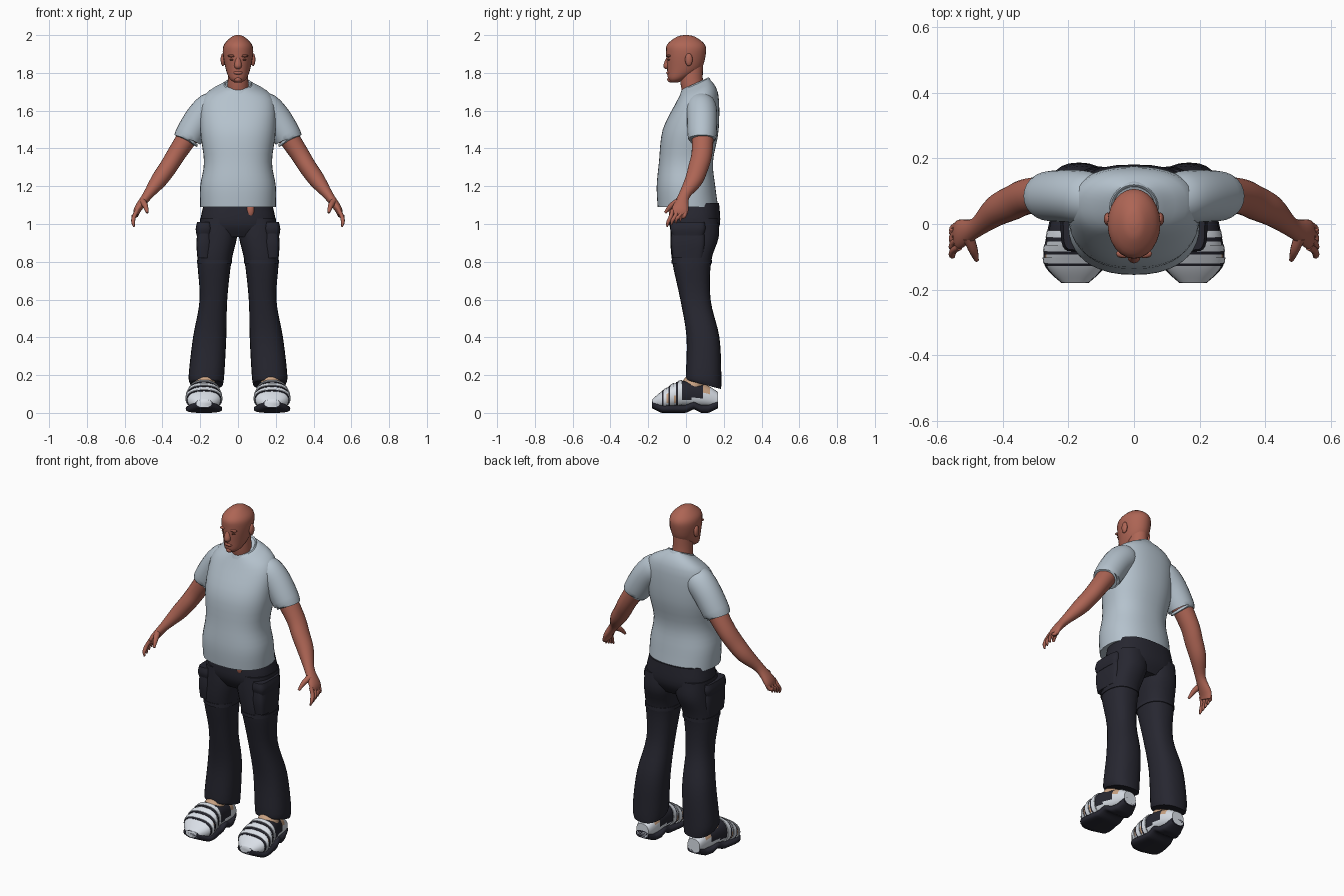
import bpy, bmesh
from math import cos, sin, pi, radians, copysign
from mathutils import Vector

if "Cube" in bpy.data.objects:
    bpy.data.objects.remove(bpy.data.objects["Cube"])


def material(name, red, green, blue):
    mat = bpy.data.materials.new(name)
    mat.use_nodes = True
    mat.diffuse_color = (red, green, blue, 1)
    shader = mat.node_tree.nodes["Principled BSDF"]
    shader.inputs["Base Color"].default_value = mat.diffuse_color
    shader.inputs["Roughness"].default_value = .8
    return mat


SKIN = material("skin", .42, .13, .09)
DARK_SKIN = material("dark skin", .16, .05, .03)
SHIRT = material("pale grey cloth", .46, .54, .61)
CLOTH = material("dark navy cloth", .02, .02, .03)
WHITE = material("shoe white", .7, .74, .8)
TAN = material("shoe tan", .6, .37, .23)
SOLE = material("sole black", .02, .02, .03)

UP = Vector((0, 0, 1))
FORWARD = Vector((0, -1, 0))
SIDEWAYS = Vector((1, 0, 0))


def finish(name, bm, mats):
    bmesh.ops.recalc_face_normals(bm, faces=bm.faces)
    mesh = bpy.data.meshes.new(name)
    bm.to_mesh(mesh)
    bm.free()
    for mat in mats:
        mesh.materials.append(mat)
    obj = bpy.data.objects.new(name, mesh)
    bpy.context.collection.objects.link(obj)
    bpy.ops.object.select_all(action='DESELECT')
    obj.select_set(True)
    bpy.context.view_layer.objects.active = obj
    bpy.ops.object.shade_smooth_by_angle(angle=radians(50))


def spline(rings, steps):
    """Smoothly fill in rings between the given ones."""
    rows = []
    last = len(rings) - 1
    for i in range(last):
        around = rings[max(i - 1, 0)], rings[i], rings[i + 1], rings[min(i + 2, last)]
        for k in range(steps):
            t = k / steps
            row = []
            for before, start, end, after in zip(*around):
                leave, arrive = (end - before) / 2, (after - start) / 2
                gap = end - start
                bend = 3 * gap - 2 * leave - arrive
                row.append(start + t * (leave + t * (bend + t * (leave + arrive - 2 * gap))))
            rows.append(row)
    return rows + [rings[-1]]


def loft(name, rings, mats, side=1, axis=None, ref=FORWARD, power=2, steps=4, sides=24, rule=None):
    """Skin over rings of x, y, z, radius across, radius along ref, and slope."""
    rows = spline(rings, steps)
    bm = bmesh.new()
    loops = []
    for i, (x, y, z, across, along, *slope) in enumerate(rows):
        ahead, behind = rows[min(i + 1, len(rows) - 1)], rows[max(i - 1, 0)]
        tangent = axis or (Vector(ahead[:3]) - Vector(behind[:3])).normalized()
        v = (ref - ref.dot(tangent) * tangent).normalized()
        u = v.cross(tangent)
        loop = []
        for k in range(sides):
            angle = 2 * pi * k / sides
            c, s = [copysign(abs(w) ** (2 / power), w) for w in (cos(angle), sin(angle))]
            p = Vector((x, y, z)) + u * c * across + v * s * along
            p.z += sum(slope) * (p.y - y)
            loop.append(bm.verts.new((p.x * side, p.y, p.z)))
        loops.append(loop)
    for lower, upper in zip(loops, loops[1:]):
        for k in range(sides):
            bm.faces.new((lower[k - 1], lower[k], upper[k], upper[k - 1]))
    bm.faces.new(loops[0])
    bm.faces.new(loops[-1])
    if rule:
        for face in bm.faces:
            face.material_index = rule(face.calc_center_median())
    finish(name, bm, mats)


def column(name, levels, mat, **options):
    """Central upright form from levels of z, y, half width, half depth and slope."""
    rings = [(0, y, z, *rest) for z, y, *rest in levels]
    loft(name, rings, [mat], axis=UP, **options)


def ball(name, place, size, mat):
    bm = bmesh.new()
    bmesh.ops.create_uvsphere(bm, u_segments=16, v_segments=10, radius=1)
    bmesh.ops.scale(bm, vec=size, verts=bm.verts)
    bmesh.ops.translate(bm, vec=place, verts=bm.verts)
    finish(name, bm, [mat])


# Head, neck and face
column("head", [(1.75, -.06, .02, .02), (1.77, -.045, .045, .05), (1.82, -.01, .065, .09),
                (1.9, 0, .08, .105), (1.95, 0, .074, .1), (1.99, 0, .035, .05), (2, 0, .01, .01)], SKIN)
column("neck", [(1.66, .05, .06, .06), (1.75, .03, .055, .06), (1.84, .03, .05, .06)], SKIN)
column("nose", [(1.89, -.09, .01, .01), (1.84, -.1, .02, .02), (1.82, -.1, .01, .01)], SKIN, sides=12)
ball("lips", (0, -.09, 1.8), (.025, .015, .01), SKIN)
ball("mouth_line", (0, -.09, 1.8), (.02, .016, .002), DARK_SKIN)
ball("chin", (0, -.08, 1.765), (.02, .02, .016), SKIN)
for side, label in ((1, "left_"), (-1, "right_")):
    ball(label + "eye", (side * .03, -.09, 1.87), (.015, .008, .005), DARK_SKIN)
    ball(label + "brow", (side * .03, -.09, 1.89), (.025, .013, .008), SKIN)
    ball(label + "eyebrow", (side * .033, -.095, 1.89), (.02, .009, .003), DARK_SKIN)
    ball(label + "ear", (side * .08, .015, 1.87), (.012, .02, .034), SKIN)

# Shirt body and collar
column("shirt_body", [(1.09, .01, .2, .16, 0), (1.2, 0, .2, .155, 0), (1.33, 0, .18, .143, 0),
                      (1.5, .025, .2, .148, 0), (1.67, .06, .185, .11, .2), (1.74, .05, .07, .07, .45)],
       SHIRT, power=2.3, sides=40)
column("collar", [(1.725, .05, .08, .08, .45), (1.745, .05, .07, .07, .45), (1.735, .05, .06, .06, .45)],
       SHIRT, sides=32)

# Hips and the bare patch under the shirt hem
column("trouser_hips", [(1.11, .045, .18, .13), (1, .045, .2, .135), (.93, .045, .16, .1)],
       CLOTH, power=2.5, sides=32)
ball("bare_patch", (.065, -.076, 1.075), (.022, .016, .04), SKIN)

# Shoe cross-sections from heel to toe, reused for the sole and straps
SHOE = spline([(.17, .17, .07, .04, .04), (.17, .1, .09, .06, .06), (.18, -.02, .1, .08, .07),
               (.18, -.12, .07, .09, .05), (.18, -.18, .05, .04, .02)], 10)


def sole_ring(x, y, z, across, along):
    arch = max(0, .02 - abs(y - .04) / 2)
    toe = max(0, -.13 - y) / 2
    heel = max(0, y - .12) / 2
    return x, y, .022 + arch + toe + heel, across * 1.05, .022


def grown(rings, factor):
    return [(x, y, z, across * factor, along * factor) for x, y, z, across, along in rings]


def shoe_colour(centre):
    if -.02 < centre.y < .09 and centre.z > .075:
        return 1
    toe_patch = -.11 < centre.y < -.04 and .05 < centre.z < .1
    heel_patch = .09 < centre.y < .13 and centre.z > .1
    return 2 if toe_patch or heel_patch else 0


for side, label in ((1, "left_"), (-1, "right_")):
    # Sleeve and arm down to the palm
    loft(label + "sleeve", [(.09, .08, 1.655, .05, .06), (.14, .08, 1.62, .08, .08), (.2, .085, 1.56, .08, .08),
                            (.265, .085, 1.457, .075, .075), (.26, .085, 1.46, .06, .06)], [SHIRT], side)
    loft(label + "arm", [(.22, .09, 1.53, .06, .06), (.32, .085, 1.38, .05, .055), (.37, .065, 1.3, .047, .053),
                         (.42, .04, 1.23, .043, .047), (.48, -.01, 1.15, .026, .03),
                         (.53, -.03, 1.08, .02, .044), (.54, -.04, 1.045, .012, .04)], [SKIN], side)

    # Fingers fan out across the palm, the thumb points forward
    for i, finger in enumerate(("index", "middle", "ring", "little")):
        y = -.07 + i * .023
        tip = .985 + i * .01
        loft(label + finger + "_finger",
             [(.533, y, 1.075, .011, .011), (.55, y - .01, 1.04, .011, .011),
              (.555, y - .025, tip + .025, .01, .01), (.55, y - .03, tip, .004, .004)],
             [SKIN], side, sides=10)
    loft(label + "thumb", [(.505, -.04, 1.12, .018, .018), (.49, -.08, 1.095, .014, .014),
                           (.48, -.11, 1.06, .007, .007)], [SKIN], side, ref=SIDEWAYS, sides=10)

    # Trouser leg with a sloping hem
    loft(label + "trouser_leg", [(.1, .045, 1.03, .1, .125, 0), (.105, .045, .93, .1, .128, 0),
                                 (.125, .03, .8, .09, .103, 0), (.13, .05, .6, .073, .08, 0),
                                 (.15, .09, .4, .088, .087, 0), (.167, .093, .2, .094, .094, 0),
                                 (.166, .094, .15, .086, .092, -.26)],
         [CLOTH], side, axis=UP, power=2.4)

    # Seam ridge, cargo pocket and its flap
    loft(label + "leg_seam", [(.125, .03, z, .093, .107) for z in (.79, .81)],
         [CLOTH], side, axis=UP, power=2.4, steps=1)
    for part, bottom, top, swell in (("cargo_pocket", .82, .98, 0), ("pocket_flap", .94, 1.01, .004)):
        loft(label + part, [(.18, .01, bottom, .035 + swell, .08 + swell),
                            (.18, .01, (bottom + top) / 2, .04 + swell, .09 + swell),
                            (.18, .01, top, .032 + swell, .085 + swell)],
             [CLOTH], side, axis=UP, power=4)

    # Shoe
    lengthwise = dict(side=side, axis=FORWARD, ref=UP, steps=1)
    loft(label + "shoe_upper", SHOE, [WHITE, SOLE, TAN], power=2.4, sides=32, rule=shoe_colour, **lengthwise)
    loft(label + "shoe_sole", [sole_ring(*ring) for ring in SHOE], [SOLE], power=3, **lengthwise)
    loft(label + "shoe_tongue", [(.18, .02, .13, .058, .07), (.17, .07, .21, .05, .055)],
         [TAN], side, axis=UP)
    for i in range(20, 30, 4):
        loft(label + "strap_edge", grown(SHOE[i:i + 4], 1.03), [SOLE], power=2.4, **lengthwise)
        loft(label + "strap", grown(SHOE[i:i + 3], 1.07), [WHITE], power=2.4, **lengthwise)
